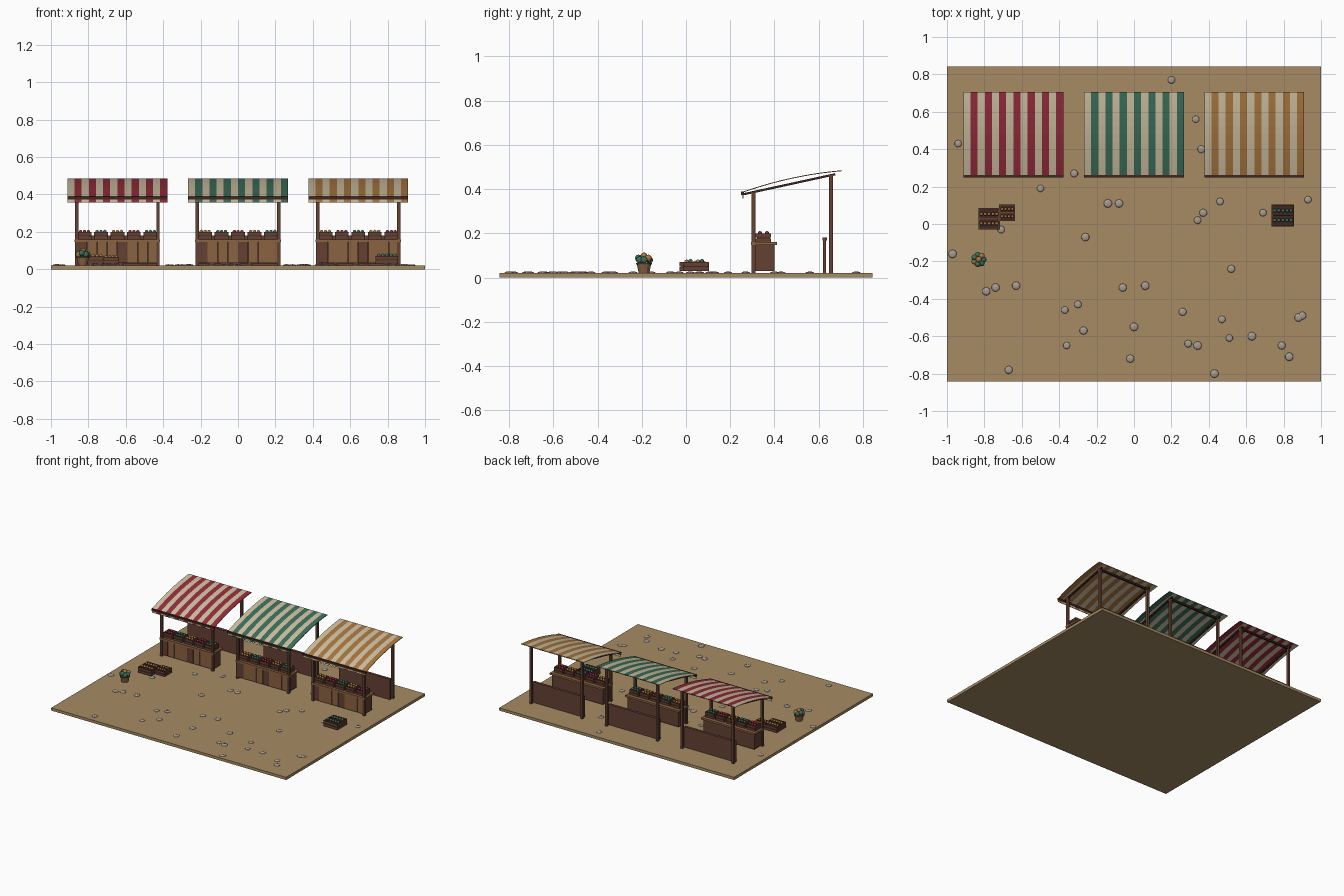
import bpy, bmesh, random
from math import atan2
from mathutils import Matrix, Vector

random.seed(4)
if "Cube" in bpy.data.objects:
    bpy.data.objects.remove(bpy.data.objects["Cube"])


def material(name, r, g, b):
    m = bpy.data.materials.new(name)
    m.use_nodes = True
    m.diffuse_color = (r, g, b, 1)
    m.node_tree.nodes["Principled BSDF"].inputs["Base Color"].default_value = (r, g, b, 1)
    return m


earth = material("packed earth", .38, .26, .125)
red = material("red cloth", .30, .025, .045)
green = material("green cloth", .045, .16, .105)
ochre = material("ochre cloth", .40, .185, .05)
cream = material("cream cloth", .62, .53, .36)
wood = material("dark wood", .125, .052, .032)
plank = material("light wood", .26, .127, .055)
beam = material("beam wood", .05, .02, .013)
stone = material("pebble grey", .38, .33, .28)


class Part:
    """Collects coloured pieces into one mesh object."""

    def __init__(self, name, *mats):
        self.name, self.mats, self.bm = name, list(mats), bmesh.new()

    def paint(self, verts, mat, smooth=False):
        if mat not in self.mats:
            self.mats.append(mat)
        for f in {f for v in verts for f in v.link_faces}:
            f.material_index = self.mats.index(mat)
            f.smooth = smooth

    def box(self, lo, hi, mat):
        lo, hi = Vector(lo), Vector(hi)
        m = Matrix.Translation((lo + hi) / 2) @ Matrix.Diagonal((*(hi - lo), 1))
        self.paint(bmesh.ops.create_cube(self.bm, size=1, matrix=m)["verts"], mat)

    def ball(self, at, r, mat, flat=1, detail=1):
        m = Matrix.Translation(at) @ Matrix.Diagonal((1, 1, flat, 1))
        self.paint(bmesh.ops.create_icosphere(
            self.bm, subdivisions=detail, radius=r, matrix=m)["verts"], mat, True)

    def cone(self, at, r1, r2, h, mat):
        self.paint(bmesh.ops.create_cone(
            self.bm, cap_ends=True, segments=12, radius1=r1, radius2=r2, depth=h,
            matrix=Matrix.Translation(at))["verts"], mat)

    def done(self):
        me = bpy.data.meshes.new(self.name)
        self.bm.to_mesh(me)
        self.bm.free()
        for m in self.mats:
            me.materials.append(m)
        ob = bpy.data.objects.new(self.name, me)
        bpy.context.collection.objects.link(ob)
        return ob


def crate(name, x, y, z, w, d, h, fruit, cols):
    """Slatted open crate with two rows of produce."""
    p = Part(name, wood)
    t, a, b = .006, w / 2, d / 2
    p.box((x - a + t, y - b + t, z), (x + a - t, y + b - t, z + h * .8), beam)
    for k in (0, .54):
        z1, z2 = z + h * k, z + h * (k + .46)
        for s in (-1, 1):
            p.box((x - a, y + s * (b - t / 2) - t / 2, z1), (x + a, y + s * (b - t / 2) + t / 2, z2), wood)
            p.box((x + s * (a - t / 2) - t / 2, y - b, z1), (x + s * (a - t / 2) + t / 2, y + b, z2), wood)
    # middle divider
    p.box((x - a, y - t / 2, z + h * .7), (x + a, y + t / 2, z + h), wood)
    step = (w - 2 * t) / cols
    r = min(step * .52, d * .2)
    for i in range(cols):
        for s in (-1, 1):
            p.ball((x + (i - (cols - 1) / 2) * step, y + s * d * .22, z + h + r * .25), r, fruit)
    p.done()


G = .021            # ground level
POST = .217         # half spacing of posts
HALF = .267         # half width of awning
FRONT, BACK = .305, .655


def awning(name, x, cloth):
    """Arched striped cloth with a short hanging valance."""
    bm = bmesh.new()
    stripes, rows = 14, 10
    curve = [(.256, .358), (.256, .388)]
    for j in range(1, rows + 1):
        t = j / rows
        curve.append((.256 + .449 * t, .388 + .097 * t + .06 * t * (1 - t)))
    grid = [[bm.verts.new((x - HALF + 2 * HALF * i / stripes, y, z)) for y, z in curve]
            for i in range(stripes + 1)]
    for i in range(stripes):
        for j in range(len(curve) - 1):
            f = bm.faces.new((grid[i][j], grid[i + 1][j], grid[i + 1][j + 1], grid[i][j + 1]))
            f.material_index = i % 2
    me = bpy.data.meshes.new(name)
    bm.to_mesh(me)
    bm.free()
    me.materials.append(cream)
    me.materials.append(cloth)
    ob = bpy.data.objects.new(name, me)
    bpy.context.collection.objects.link(ob)
    mod = ob.modifiers.new("thickness", "SOLIDIFY")
    mod.thickness = .004


def stall(label, x, cloth, goods):
    # frame: posts, sloped rafters and cross rails
    p = Part(label + "_frame", wood)
    for s in (-1, 1):
        c = x + s * POST
        for y, top in ((FRONT, .385), (BACK, .467)):
            p.box((c - .009, y - .009, G), (c + .009, y + .009, top), wood)
        a, b = Vector((c, .262, .377)), Vector((c, BACK + .02, .467))
        d = b - a
        m = (Matrix.Translation((a + b) / 2) @ Matrix.Rotation(atan2(d.z, d.y), 4, "X")
             @ Matrix.Diagonal((.012, d.length, .01, 1)))
        p.paint(bmesh.ops.create_cube(p.bm, size=1, matrix=m)["verts"], beam)
    p.box((x - HALF, .249, .374), (x + HALF, .263, .390), beam)
    p.box((x - POST, BACK - .007, .455), (x + POST, BACK + .007, .467), beam)
    p.done()
    awning(label + "_awning", x, cloth)

    # counter with planked front
    p = Part(label + "_counter", wood)
    p.box((x - POST, .309, G + .008), (x + POST, .4, .146), wood)
    n = 8
    w = 2 * POST / n
    for i in range(n):
        l = x - POST + i * w
        p.box((l + .001, .3, G + .012), (l + w - .001, .31, .146), plank if i % 4 else wood)
    p.box((x - POST - .012, .295, .146), (x + POST + .012, .412, .160), plank)
    p.done()

    # low rear panel with a cap rail
    p = Part(label + "_rear_panel", wood)
    p.box((x - POST, .62, G), (x + POST, .634, .168), wood)
    p.box((x - POST, .617, .168), (x + POST, .637, .18), wood)
    p.done()

    for i in range(5):
        crate(f"{label}_produce_crate_{i + 1}", x + (i - 2) * .088, .35, .160,
              .074, .07, .038, goods[i % len(goods)], 3)


# ground slab
p = Part("ground", earth)
p.box((-1, -.843, 0), (1, .843, G), earth)
p.done()

# market stalls
stall("red_stall", -.645, red, (red, green, ochre))
stall("green_stall", 0, green, (ochre, green, red))
stall("ochre_stall", .643, ochre, (ochre, red, green))

# crates on the ground
crate("large_floor_crate", -.775, .028, G + .008, .115, .115, .04, ochre, 5)
crate("small_floor_crate", -.678, .06, G + .008, .085, .088, .036, ochre, 4)
crate("green_floor_crate", .796, .046, G + .008, .12, .118, .042, green, 5)

# basket heaped with produce
p = Part("produce_basket", plank)
bx, by = -.83, -.19
p.cone((bx, by, .042), .024, .033, .042, plank)
p.cone((bx, by, .062), .036, .036, .006, wood)
for i in range(7):
    off = Matrix.Rotation(i * .8976, 3, "Z") @ Vector((.025, 0, 0))
    p.ball((bx + off.x, by + off.y, .079 + .008 * (i % 2)), .0165, ochre if i % 3 == 1 else green, detail=2)
p.ball((bx, by, .097), .016, ochre, detail=2)
p.done()

# scattered pebbles
spots = [(.2, .77), (.33, .56), (.36, .4), (-.94, .43), (-.5, .19), (-.32, .27), (-.14, .11),
         (-.08, .11), (-.26, -.07), (.46, .12), (.37, .06), (.34, .02), (.69, .06), (.93, .13),
         (-.71, -.03), (-.97, -.16), (-.79, -.36), (-.74, -.34), (-.63, -.33), (-.37, -.46),
         (-.3, -.43), (-.27, -.57), (-.06, -.34), (.06, -.33), (0, -.55), (-.36, -.65),
         (-.67, -.78), (-.02, -.72), (.26, -.47), (.47, -.51), (.52, -.24), (.51, -.61),
         (.63, -.6), (.88, -.5), (.9, -.49), (.29, -.64), (.34, -.65), (.79, -.65), (.83, -.71), (.43, -.8)]
p = Part("pebbles", stone)
for x, y in spots:
    p.ball((x, y, G), random.uniform(.019, .023), stone, flat=.3, detail=2)
p.done()
